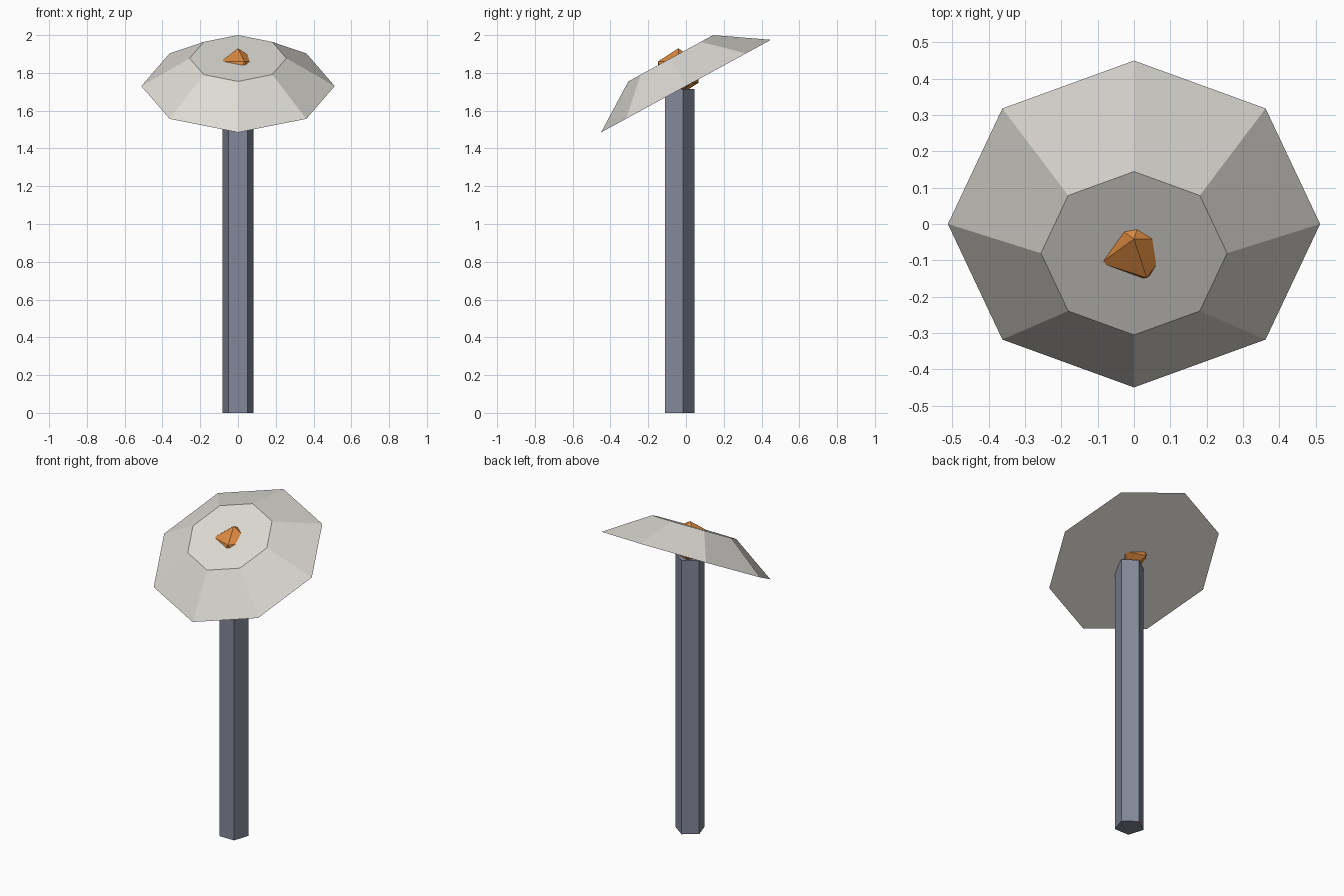
import bpy, bmesh, math
from mathutils import Matrix

if "Cube" in bpy.data.objects:
    bpy.data.objects.remove(bpy.data.objects["Cube"])


def material(name, rgb):
    m = bpy.data.materials.new(name)
    m.diffuse_color = (*rgb, 1.0)
    m.use_nodes = True
    m.node_tree.nodes["Principled BSDF"].inputs["Base Color"].default_value = m.diffuse_color
    return m


def finish(name, bm, mat):
    bmesh.ops.recalc_face_normals(bm, faces=bm.faces)
    me = bpy.data.meshes.new(name)
    bm.to_mesh(me)
    bm.free()
    me.materials.append(mat)
    ob = bpy.data.objects.new(name, me)
    bpy.context.collection.objects.link(ob)
    return ob


def frustum(name, sides, r_low, r_high, depth, mat):
    """Capped flat-sided frustum with its base at the object origin."""
    bm = bmesh.new()
    bmesh.ops.create_cone(bm, cap_ends=True, cap_tris=False, segments=sides,
                          radius1=r_low, radius2=r_high, depth=depth,
                          matrix=Matrix.Translation((0, 0, depth / 2)))
    return finish(name, bm, mat)


steel = material("slate grey", (0.23, 0.25, 0.32))
shell = material("off white", (0.72, 0.70, 0.65))
orange = material("orange", (0.71, 0.25, 0.05))

# Five-sided post, flat side to the front
post = frustum("post", 5, 0.0855, 0.0855, 1.715, steel)
post.location = (0, -0.041, 0)

# Eight-sided dish, tilted towards the front
dish = frustum("dish", 8, 0.512, 0.256, 0.168, shell)
dish.location = (0, 0, 1.73)
dish.rotation_euler = (math.radians(28.6), 0, 0)

# Faceted ball joint poking through the dish
bm = bmesh.new()
bmesh.ops.create_icosphere(bm, subdivisions=1, radius=0.126)
ball = finish("ball_joint", bm, orange)
ball.location = (0, -0.041, 1.804)
